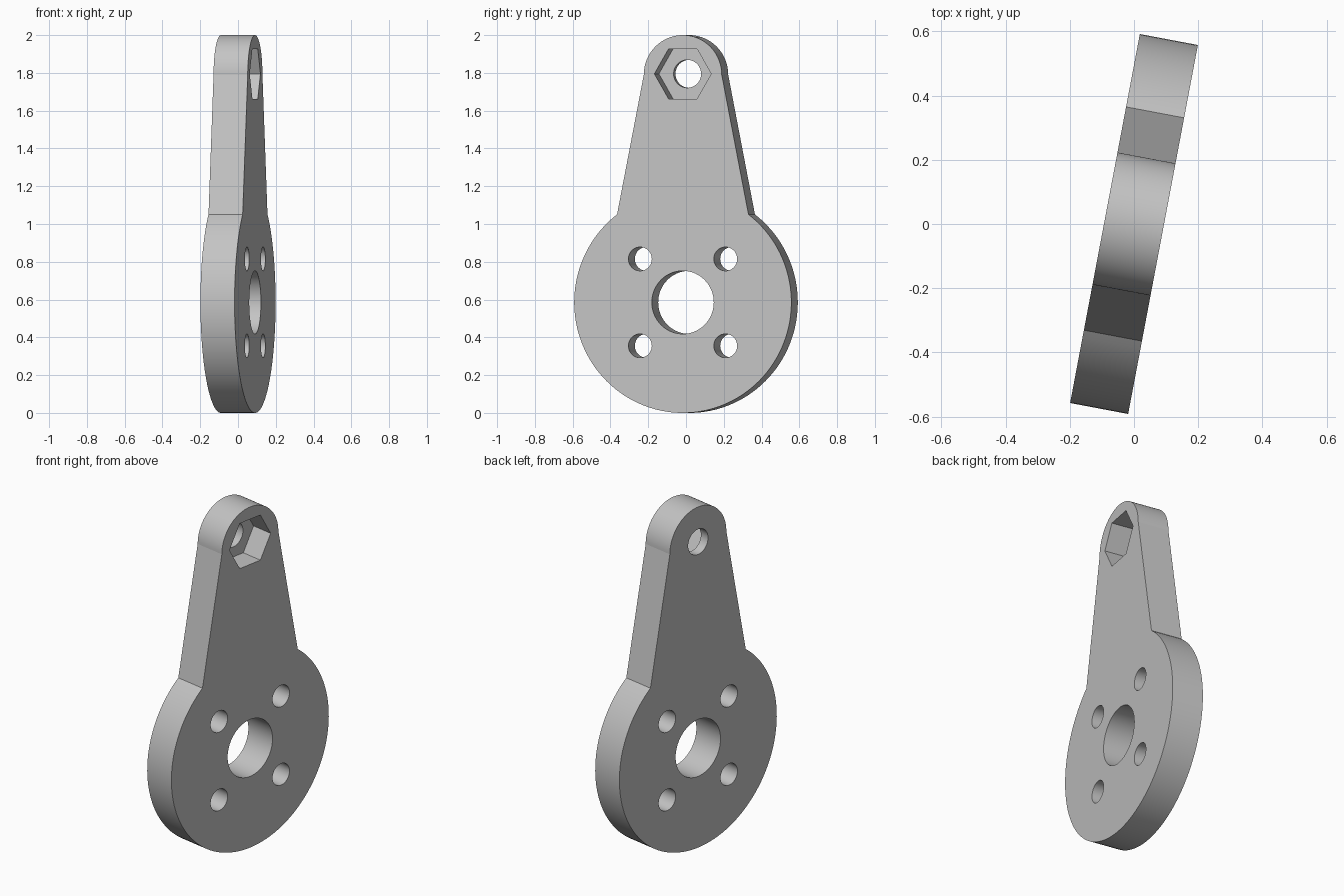
import bpy, bmesh
from math import sin, cos, pi, sqrt, radians, atan2

if "Cube" in bpy.data.objects:
    bpy.data.objects.remove(bpy.data.objects["Cube"])

HALF = 0.092                  # half the plate thickness
DISC_R, DISC_Z = 0.585, 0.585
TIP_R, TIP_Z = 0.21, 1.79
NECK_Y = 0.354                # where the arm meets the disc


def arc(y, z, r, start, end, n):
    """Points on an arc in the plate's plane, both ends included."""
    angles = [start + (end - start) * i / n for i in range(n + 1)]
    return [(y + r * cos(a), z + r * sin(a)) for a in angles]


def ring(y, z, r, n):
    return arc(y, z, r, 0, 2 * pi, n)[:-1]


def prism(name, outline, x0, x1):
    """Extrude a y-z outline along x."""
    bm = bmesh.new()
    face = bm.faces.new([bm.verts.new((x0, y, z)) for y, z in outline])
    top = bmesh.ops.extrude_face_region(bm, geom=[face])
    verts = [g for g in top["geom"] if isinstance(g, bmesh.types.BMVert)]
    bmesh.ops.translate(bm, verts=verts, vec=(x1 - x0, 0, 0))
    bmesh.ops.recalc_face_normals(bm, faces=bm.faces)
    mesh = bpy.data.meshes.new(name)
    bm.to_mesh(mesh)
    bm.free()
    obj = bpy.data.objects.new(name, mesh)
    bpy.context.collection.objects.link(obj)
    return obj


# Plain grey material
grey = bpy.data.materials.new("light grey")
grey.use_nodes = True
grey.diffuse_color = (0.55, 0.55, 0.55, 1)
grey.node_tree.nodes["Principled BSDF"].inputs["Base Color"].default_value = grey.diffuse_color

# Plate: round disc with a tapering arm and a rounded tip
neck = atan2(sqrt(DISC_R ** 2 - NECK_Y ** 2), NECK_Y)
outline = arc(0, DISC_Z, DISC_R, pi - neck, 2 * pi + neck, 96)
outline += arc(0, TIP_Z, TIP_R, 0, pi, 48)
plate = prism("lever_plate", outline, -HALF, HALF)
plate.data.materials.append(grey)

# Holes: hub bore, four bolt holes, tip bolt hole and hexagonal nut pocket
cutters = [prism("hub_bore_cutter", ring(0, DISC_Z, 0.167, 72), -1, 1),
           prism("tip_hole_cutter", ring(0, 1.795, 0.074, 60), -1, 1),
           prism("nut_pocket_cutter", ring(0, 1.795, 0.153, 6), HALF - 0.13, 1)]
for sy in (-1, 1):
    for sz in (-1, 1):
        hole = ring(sy * 0.23, DISC_Z + sz * 0.23, 0.063, 60)
        cutters.append(prism("bolt_hole_cutter", hole, -1, 1))

bpy.ops.object.select_all(action="DESELECT")
bpy.context.view_layer.objects.active = plate
plate.select_set(True)
for cutter in cutters:
    cutter.hide_render = True
    mod = plate.modifiers.new("cut", "BOOLEAN")
    mod.operation, mod.solver, mod.object = "DIFFERENCE", "EXACT", cutter
    bpy.ops.object.modifier_apply(modifier=mod.name)
    bpy.data.objects.remove(cutter)

bpy.ops.object.shade_smooth_by_angle(angle=radians(8))

# The whole plate stands slightly turned
plate.rotation_euler.z = radians(-10.7)
